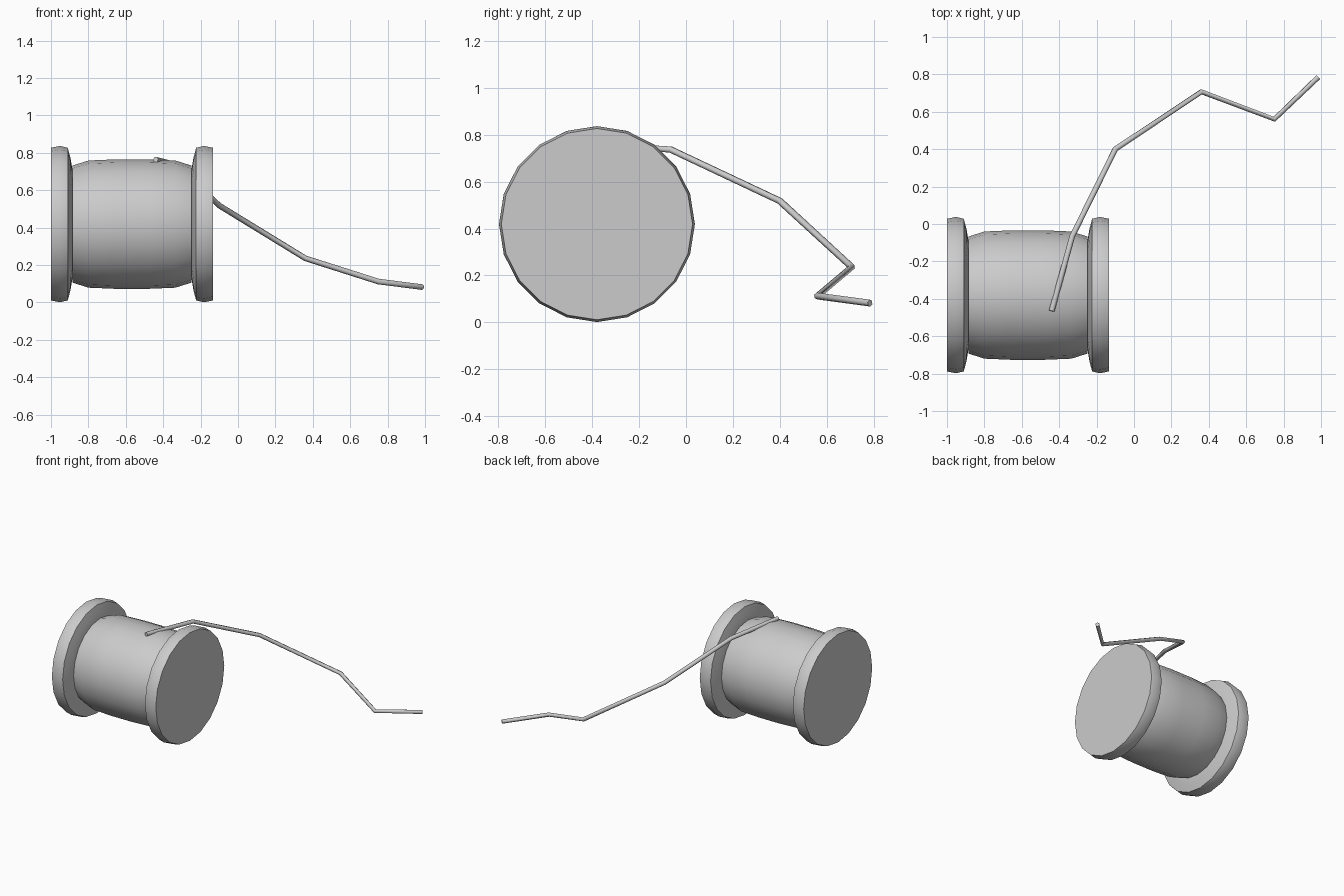
import bpy, bmesh
from math import radians, sin, cos, pi

if "Cube" in bpy.data.objects:
    bpy.data.objects.remove(bpy.data.objects["Cube"])

SIDES = 20
MID_X, CY, CZ = -0.567, -0.38, 0.419


def lathe(name, profile):
    """Revolve (x offset, radius) points around the spool axis and cap both ends."""
    bm = bmesh.new()
    rings = []
    for x, r in profile:
        rings.append([bm.verts.new((MID_X + x,
                                    CY + r * sin(2 * pi * i / SIDES),
                                    CZ + r * cos(2 * pi * i / SIDES)))
                      for i in range(SIDES)])
    for a, b in zip(rings, rings[1:]):
        for i in range(SIDES):
            j = (i + 1) % SIDES
            bm.faces.new((a[i], a[j], b[j], b[i]))
    bm.faces.new(rings[0])
    bm.faces.new(rings[-1])
    bmesh.ops.recalc_face_normals(bm, faces=bm.faces)
    mesh = bpy.data.meshes.new(name)
    bm.to_mesh(mesh)
    bm.free()
    ob = bpy.data.objects.new(name, mesh)
    bpy.context.collection.objects.link(ob)
    smooth(ob, 50)
    return ob


def smooth(ob, angle):
    bpy.ops.object.select_all(action='DESELECT')
    ob.select_set(True)
    bpy.context.view_layer.objects.active = ob
    bpy.ops.object.shade_smooth_by_angle(angle=radians(angle))


# End flanges, rounded rim and slightly bulging inner face
flange = [(0.433, 0.408), (0.385, 0.418), (0.343, 0.408),
          (0.329, 0.355), (0.318, 0.29)]
lathe("flange_right", flange)
lathe("flange_left", [(-x, r) for x, r in flange])

# Wound core with a gentle barrel shape
half = [(0.318, 0.313), (0.232, 0.340), (0.09, 0.346)]
lathe("wound_core", half + [(-x, r) for x, r in reversed(half)])

# Loose strand trailing to the floor
path = [(-0.44, -0.465, 0.764), (-0.33, -0.065, 0.737), (-0.10, 0.40, 0.518),
        (0.36, 0.707, 0.236), (0.75, 0.56, 0.112), (0.985, 0.785, 0.082)]
curve = bpy.data.curves.new("loose_strand", 'CURVE')
curve.dimensions = '3D'
curve.bevel_depth = 0.015
curve.bevel_resolution = 1
curve.use_fill_caps = True
spline = curve.splines.new('POLY')
spline.points.add(len(path) - 1)
for p, co in zip(spline.points, path):
    p.co = (*co, 1)
strand = bpy.data.objects.new("loose_strand", curve)
bpy.context.collection.objects.link(strand)
bpy.ops.object.select_all(action='DESELECT')
strand.select_set(True)
bpy.context.view_layer.objects.active = strand
bpy.ops.object.convert(target='MESH')
smooth(bpy.context.view_layer.objects.active, 65)
